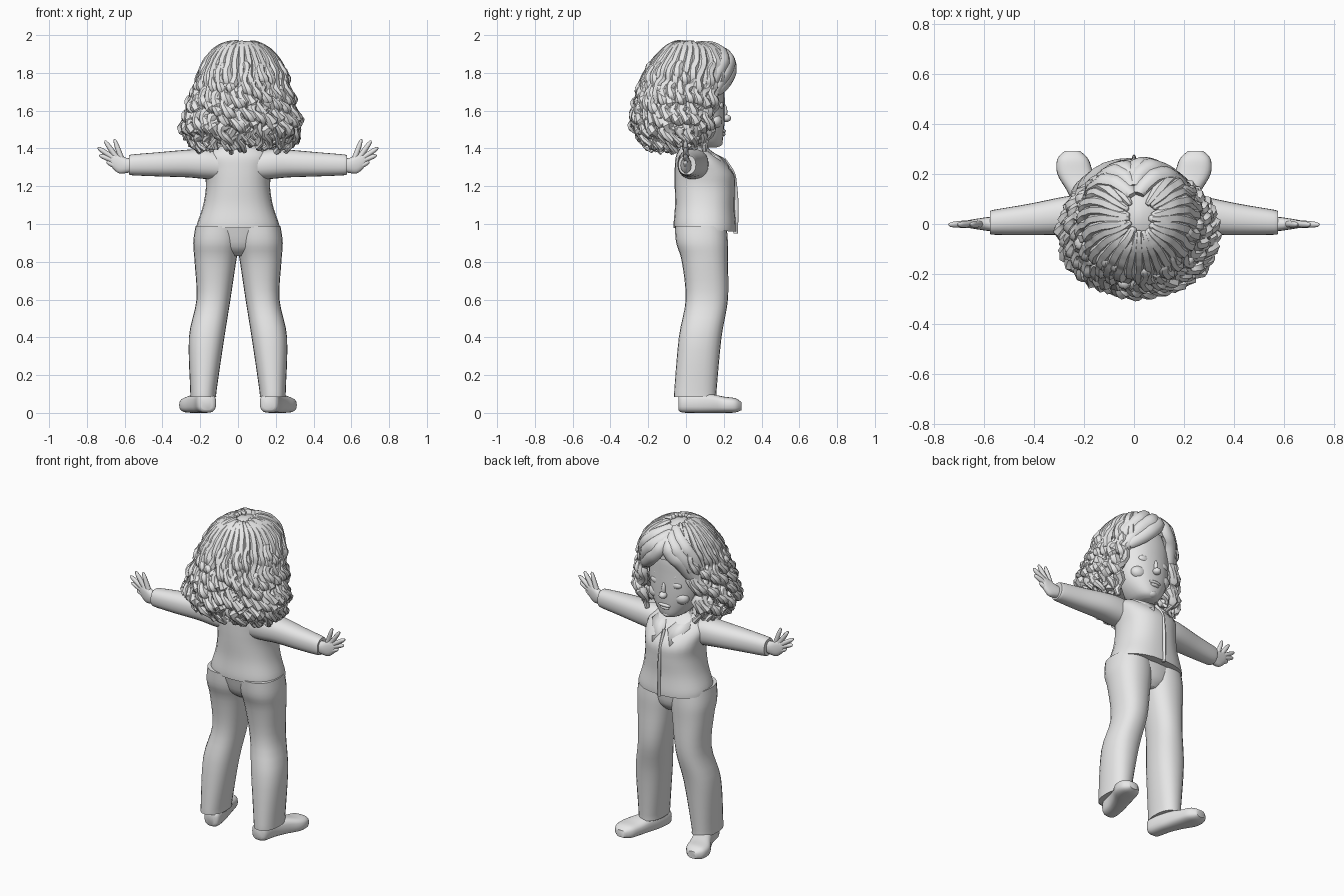
import bpy, bmesh, math, random
from mathutils import Vector

random.seed(4)
if "Cube" in bpy.data.objects:
    bpy.data.objects.remove(bpy.data.objects["Cube"])

grey = bpy.data.materials.new("plain grey")
grey.use_nodes = True
grey.diffuse_color = (0.8, 0.8, 0.8, 1)
grey.node_tree.nodes["Principled BSDF"].inputs["Base Color"].default_value = (0.8, 0.8, 0.8, 1)
parts = []


def finish(name, bm, mirror=False):
    bmesh.ops.recalc_face_normals(bm, faces=bm.faces)
    mesh = bpy.data.meshes.new(name)
    bm.to_mesh(mesh)
    bm.free()
    mesh.materials.append(grey)
    ob = bpy.data.objects.new(name, mesh)
    bpy.context.collection.objects.link(ob)
    if mirror:
        ob.modifiers.new("mirror", 'MIRROR')
    parts.append(ob)
    return ob


def smooth_path(rows, steps):
    """Catmull-Rom interpolation of rows of numbers."""
    out = []
    for i in range(len(rows) - 1):
        a, b, c, d = rows[max(i - 1, 0)], rows[i], rows[i + 1], rows[min(i + 2, len(rows) - 1)]
        for k in range(steps):
            t = k / steps
            out.append([q + t / 2 * (r - p + t * (2 * p - 5 * q + 4 * r - s + t * (3 * (q - r) + s - p)))
                        for p, q, r, s in zip(a, b, c, d)])
    return out + [list(rows[-1])]


def skin(bm, rings):
    """Join rings of points into a capped skin."""
    rows = [[bm.verts.new(p) for p in ring] for ring in rings]
    n = len(rows[0])
    for a, b in zip(rows, rows[1:]):
        for i in range(n):
            bm.faces.new((a[i], a[(i + 1) % n], b[(i + 1) % n], b[i]))
    bm.faces.new(rows[0])
    bm.faces.new(rows[-1])


def loft(name, axis, rows, mirror=False, power=2.3, sides=24, tilt=0, steps=4):
    """Rows hold position on the axis, two centre values and two half widths."""
    rings = []
    for a, c1, c2, r1, r2 in smooth_path(rows, steps):
        ring = []
        for i in range(sides):
            t = math.tau * i / sides
            u, v = math.cos(t), math.sin(t)
            u = c1 + r1 * math.copysign(abs(u) ** (2 / power), u)
            v = c2 + r2 * math.copysign(abs(v) ** (2 / power), v)
            p = {'X': (a, u, v), 'Y': (u, a, v), 'Z': (u, v, a - tilt * v)}[axis]
            ring.append(p)
        rings.append(ring)
    bm = bmesh.new()
    skin(bm, rings)
    return finish(name, bm, mirror)


def tube(bm, path, radii, sides=8, flat=1.0, ref=(0, 1, 0)):
    pts = [Vector(p) for p in path]
    rings = []
    for i, p in enumerate(pts):
        d = (pts[min(i + 1, len(pts) - 1)] - pts[max(i - 1, 0)]).normalized()
        u = d.cross(Vector(ref)).normalized()
        v = d.cross(u)
        rings.append([p + radii[i] * (u * math.cos(math.tau * k / sides) + v * flat * math.sin(math.tau * k / sides))
                      for k in range(sides)])
    skin(bm, rings)


def blob(bm, centre, size):
    made = bmesh.ops.create_uvsphere(bm, u_segments=16, v_segments=10, radius=1)["verts"]
    bmesh.ops.scale(bm, vec=size, verts=made)
    bmesh.ops.translate(bm, vec=centre, verts=made)


# Trousers and shoes
loft("trouser_leg", 'Z', [(.085, .183, .05, .07, .112), (.12, .183, .05, .07, .112), (.4, .166, .075, .094, .113),
                          (.6, .13, .11, .09, .112), (.8, .12, .1, .11, .122), (.9, .115, .085, .122, .137),
                          (.99, .11, .078, .115, .137)], mirror=True)
loft("trouser_seat", 'Z', [(.83, 0, .1, .06, .07), (.88, 0, .09, .15, .115), (.99, 0, .08, .21, .135)])
loft("shoe", 'Y', [(-.04, .165, .05, .03, .035), (-.02, .166, .052, .05, .05), (.06, .18, .052, .055, .052),
                   (.13, .205, .05, .062, .05), (.2, .235, .043, .072, .043), (.26, .245, .04, .062, .038),
                   (.293, .247, .036, .03, .022)], mirror=True, power=2.8)

# Shirt, sleeves, collar and front edge
loft("shirt", 'Z', [(.975, 0, .1, .222, .165), (1.01, 0, .1, .216, .165), (1.1, 0, .1, .186, .158),
                    (1.2, 0, .1, .17, .16), (1.28, 0, .097, .177, .157), (1.35, 0, .07, .185, .125),
                    (1.395, 0, .05, .14, .085), (1.42, 0, .04, .07, .06)], tilt=.06)
loft("sleeve", 'X', [(.1, .04, 1.31, .08, .075), (.18, .037, 1.318, .082, .079), (.27, .034, 1.32, .077, .073),
                     (.42, .018, 1.316, .063, .064), (.56, .007, 1.313, .05, .055), (.575, .006, 1.313, .044, .048)],
     mirror=True)
bm = bmesh.new()
edge = smooth_path([(0, .263, .95), (0, .266, 1.1), (0, .259, 1.2), (0, .246, 1.27), (.01, .2, 1.34)], 4)
tube(bm, edge, [.012] * len(edge), flat=.7, ref=(1, 0, 0))
finish("shirt_front_edge", bm)
bm = bmesh.new()
bm.faces.new([bm.verts.new(p) for p in ((.075, .04, 1.43), (.012, .2, 1.35), (.06, .25, 1.27), (.13, .15, 1.365))])
bmesh.ops.triangulate(bm, faces=bm.faces)
collar = finish("collar", bm, mirror=True)
collar.modifiers.new("thickness", 'SOLIDIFY').thickness = .012

# Hands with spread fingers
loft("palm", 'X', [(.55, .0, 1.313, .03, .035), (.59, 0, 1.31, .027, .04), (.63, 0, 1.318, .021, .05),
                   (.665, 0, 1.335, .015, .038), (.68, 0, 1.345, .009, .02)], mirror=True, sides=16)
bm = bmesh.new()
for root, tip in (((.615, 1.34), (.655, 1.45)), ((.645, 1.355), (.706, 1.442)), ((.66, 1.35), (.743, 1.405)),
                  ((.66, 1.335), (.735, 1.365)), ((.645, 1.305), (.695, 1.33))):
    a, b = Vector((root[0], 0, root[1])), Vector((tip[0], -.003, tip[1]))
    tube(bm, [a.lerp(b, t) for t in (0, .4, .75, .93, 1)], [.015, .014, .012, .008, .002])
finish("fingers", bm, mirror=True)

# Head, neck and face
loft("neck", 'Z', [(1.34, 0, .035, .075, .06), (1.4, 0, .03, .06, .055), (1.5, 0, .04, .065, .065)])
loft("head", 'Z', [(1.405, .01, .11, .03, .05), (1.425, .01, .09, .075, .1), (1.49, .01, .065, .13, .135),
                   (1.57, .01, .055, .16, .15), (1.68, .01, .05, .17, .155), (1.8, .01, .05, .155, .15),
                   (1.89, .01, .05, .09, .1), (1.91, .01, .05, .03, .03)])
bm = bmesh.new()
blob(bm, (.01, .213, 1.56), (.024, .026, .02))
blob(bm, (.01, .203, 1.595), (.013, .016, .04))
blob(bm, (.01, .197, 1.492), (.042, .014, .011))
blob(bm, (.01, .193, 1.476), (.032, .016, .011))
blob(bm, (.01, .165, 1.43), (.035, .03, .022))
for s in (-1, 1):
    blob(bm, (.01 + s * .068, .18, 1.628), (.038, .02, .023))
    blob(bm, (.01 + s * .085, .152, 1.545), (.05, .04, .04))
    tube(bm, [(.01 + s * x, y, z) for x, y, z in ((.025, .198, 1.665), (.07, .19, 1.68), (.12, .158, 1.665))],
         [.007, .01, .005], flat=.6)
finish("face_features", bm)

# Hair outline: height, half width, back and front limits
outline = [(2.0, .03, -.02, .08), (1.97, .1, -.1, .16), (1.92, .17, -.15, .235), (1.87, .21, -.19, .27),
           (1.8, .24, -.23, .27), (1.7, .262, -.26, .245), (1.6, .295, -.28, .22), (1.5, .318, -.285, .2),
           (1.42, .29, -.23, .18), (1.36, .24, -.18, .15)]


def hair_point(angle, z, inset=0.0):
    """Point on the hair outline, with angle 0 at the face."""
    z = min(max(z, 1.36), 2.0)
    for a, b in zip(outline, outline[1:]):
        if z >= b[0]:
            t = (a[0] - z) / (a[0] - b[0])
            _, w, back, front = [p + (q - p) * t for p, q in zip(a, b)]
            break
    r = max(1 - inset / w, 0)
    return Vector((.02 + w * r * math.sin(angle), (front + back) / 2 + (front - back) / 2 * r * math.cos(angle),
                   z - inset * max(0, (z - 1.8) * 4)))


# Hair base shell, open in front of the face
bm = bmesh.new()
levels = [1.99, 1.965, 1.94, 1.9, 1.85, 1.79, 1.7, 1.6, 1.5, 1.43]
n = 36
grid = [[bm.verts.new(hair_point(math.tau * i / n, z, .035)) for i in range(n)] for z in levels]
grid.append([bm.verts.new(hair_point(math.tau * i / n, 1.42, .2)) for i in range(n)])
bm.faces.new(grid[0])
for j in range(len(grid) - 1):
    for i in range(n):
        if levels[j] > 1.8 or 4 <= i < n - 4:
            k = (i + 1) % n
            bm.faces.new((grid[j][i], grid[j][k], grid[j + 1][k], grid[j + 1][i]))
finish("hair_base", bm)


# Curly locks flowing from the crown
def lock(bm, angle, top, end, thick, inset, curl):
    path, radii = [], []
    phase, count = random.uniform(0, math.tau), 40
    waves = random.uniform(4.2, 5.6)
    for i in range(count):
        t = i / (count - 1)
        z = end + (top - end) * math.cos(t * math.pi / 2) ** .9
        grow = curl * min(1, max(0, (1.9 - z) / .3))
        wave = math.tau * waves * (top - z) / .6 + phase
        p = hair_point(angle + .075 * grow * math.sin(wave), z, inset + .013 * grow * math.cos(wave))
        path.append(p)
        radii.append(thick * (1 + .22 * grow * math.sin(wave * 2)) * (min(1, .3 + t * 3) if t < .93 else .6))
    tube(bm, path, radii, sides=7, ref=(math.cos(angle), -math.sin(angle), 0))


bm = bmesh.new()
for i in range(27):
    a = math.radians(44 + 272 * i / 26)
    lock(bm, a, 1.985 - .02 * random.random(), 1.4 + random.uniform(-.02, .04), random.uniform(.025, .031), .028, 1)
for i in range(24):
    a = math.radians(50 + 260 * i / 23)
    lock(bm, a, random.uniform(1.72, 1.88), 1.41 + random.uniform(-.02, .05), random.uniform(.022, .027), .018, 1.3)
for i in range(18):
    a = math.radians(60 + 240 * i / 17)
    lock(bm, a, 1.6, 1.385 + random.uniform(-.01, .03), .026, .07, 1.2)
finish("hair_curls", bm)

# Swept fringe, parted near the middle
bm = bmesh.new()
sweeps = [((-12, 1.95), (8, 1.89), (30, 1.8), (50, 1.66)), ((-10, 1.93), (5, 1.84), (24, 1.76), (42, 1.7)),
          ((-5, 1.97), (22, 1.92), (42, 1.83), (58, 1.7)), ((-14, 1.95), (-28, 1.88), (-42, 1.77), (-52, 1.6)),
          ((-12, 1.92), (-22, 1.84), (-34, 1.78), (-44, 1.68)), ((-20, 1.97), (-38, 1.92), (-52, 1.83), (-60, 1.7))]
for sweep in sweeps:
    rows = smooth_path(sweep, 6)
    path = [hair_point(math.radians(a), z, .032) for a, z in rows]
    tube(bm, path, [.018 + .028 * math.sin(math.pi * (.12 + .8 * i / len(rows))) for i in range(len(rows))],
         sides=10, flat=.75, ref=(0, 1, .3))
finish("hair_fringe", bm)

# Smooth shading with sharp creases kept
bpy.ops.object.select_all(action='DESELECT')
for ob in parts:
    ob.select_set(True)
bpy.context.view_layer.objects.active = parts[0]
bpy.ops.object.shade_smooth_by_angle(angle=math.radians(45))
